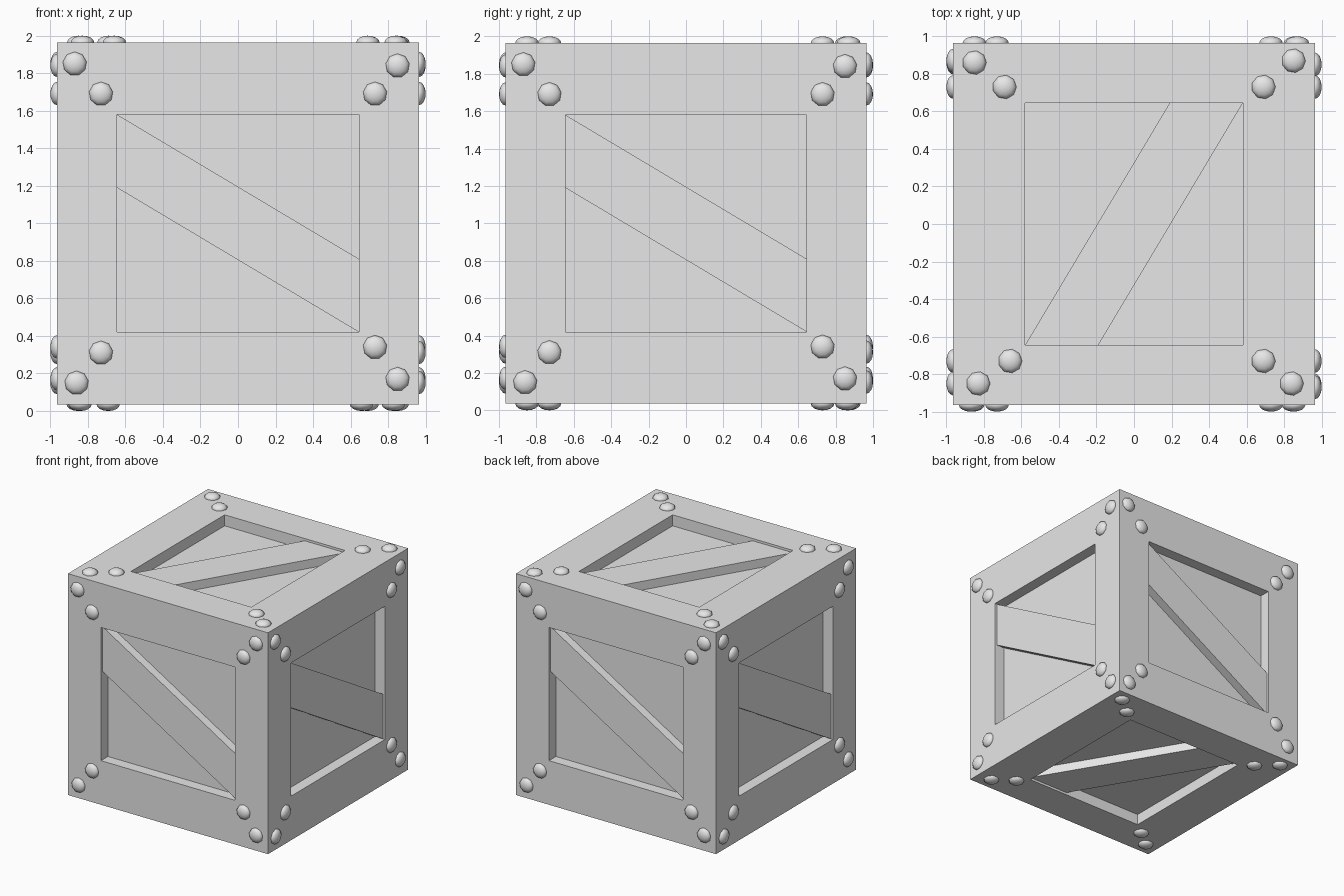
import bpy, bmesh
from mathutils import Matrix, Vector

cube = bpy.data.objects.get("Cube")
if cube:
    bpy.data.objects.remove(cube, do_unlink=True)

HALF = 0.964           # half size of the crate
OPEN_U, OPEN_V = 0.645, 0.58   # half size of the recessed opening
PANEL = HALF - 0.096   # panel plane
BRACE = HALF - 0.02    # outer plane of the diagonal brace
BRACE_V = 0.19         # where the brace edge meets the opening side

grey = bpy.data.materials.new("plain grey")
grey.use_nodes = True
grey.diffuse_color = (0.8, 0.8, 0.8, 1)
grey.node_tree.nodes["Principled BSDF"].inputs["Base Color"].default_value = (0.8, 0.8, 0.8, 1)

X, Y, Z = Vector((1, 0, 0)), Vector((0, 1, 0)), Vector((0, 0, 1))
# in-plane right and up directions for every side
SIDES = {"front": (X, Z), "right": (Y, Z), "back": (-X, Z),
         "left": (-Y, Z), "top": (-Y, X), "bottom": (-Y, -X)}
RIVETS = [(-0.87, 0.85), (-0.73, 0.69), (0.85, 0.84), (0.73, 0.69),
          (-0.86, -0.85), (-0.73, -0.69), (0.85, -0.83), (0.73, -0.66)]


def side_matrix(u, v):
    m = Matrix((u, v, u.cross(v))).transposed().to_4x4()
    return Matrix.Translation(Z) @ m


def finish(bm, name):
    bmesh.ops.remove_doubles(bm, verts=bm.verts, dist=0.0005)
    mesh = bpy.data.meshes.new(name)
    bm.to_mesh(mesh)
    bm.free()
    mesh.materials.append(grey)
    obj = bpy.data.objects.new(name, mesh)
    bpy.context.collection.objects.link(obj)
    return obj


def loop(bm, m, points, depth):
    return [bm.verts.new(m @ Vector((a, b, depth))) for a, b in points]


def bridge(bm, outer, inner):
    n = len(outer)
    for i in range(n):
        j = (i + 1) % n
        bm.faces.new((outer[i], outer[j], inner[j], inner[i]))


def rectangle(a, b):
    return [(-a, -b), (a, -b), (a, b), (-a, b)]


# crate body: frame, opening walls and sunken panel on each side
body = bmesh.new()
for u, v in SIDES.values():
    m = side_matrix(u, v)
    edge = loop(body, m, rectangle(HALF, HALF), HALF)
    rim = loop(body, m, rectangle(OPEN_U, OPEN_V), HALF)
    floor = loop(body, m, rectangle(OPEN_U, OPEN_V), PANEL)
    bridge(body, edge, rim)
    bridge(body, rim, floor)
    body.faces.new(floor)
finish(body, "crate_body")

# diagonal braces
outline = [(-OPEN_U, OPEN_V), (-OPEN_U, BRACE_V), (OPEN_U, -OPEN_V), (OPEN_U, -BRACE_V)]
for side, (u, v) in SIDES.items():
    bm = bmesh.new()
    m = side_matrix(u, v)
    face = loop(bm, m, outline, BRACE)
    base = loop(bm, m, outline, PANEL)
    bm.faces.new(face)
    bridge(bm, base, face)
    finish(bm, side + "_brace")

# domed rivets
for side, (u, v) in SIDES.items():
    bm = bmesh.new()
    for a, b in RIVETS:
        place = side_matrix(u, v) @ Matrix.Translation((a, b, HALF))
        squash = Matrix.Diagonal((1, 1, 0.56, 1))
        bmesh.ops.create_uvsphere(bm, u_segments=9, v_segments=8, radius=0.064,
                                  matrix=place @ squash)
    for f in bm.faces:
        f.smooth = True
    finish(bm, side + "_rivets")
